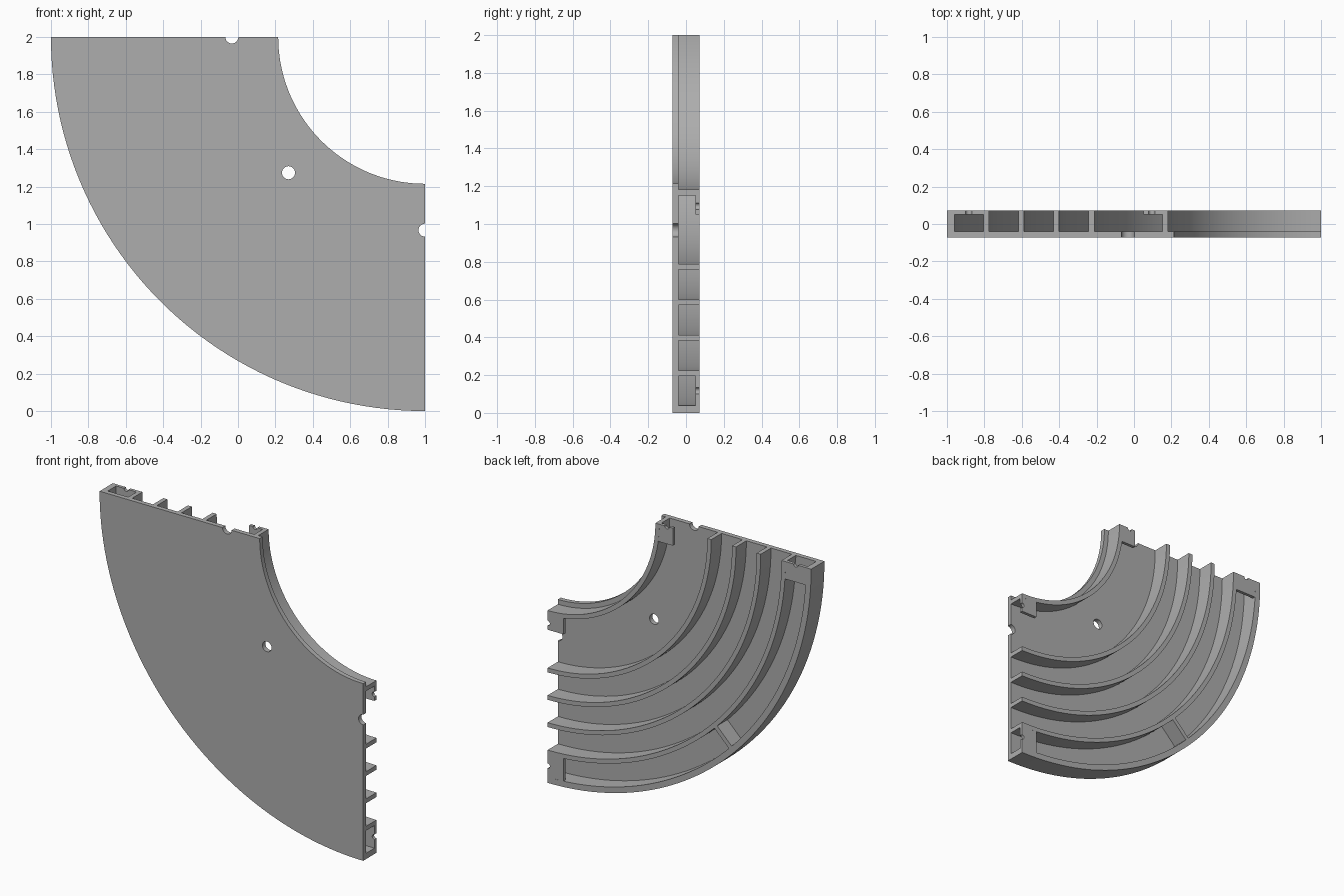
import bpy, bmesh
from math import sin, cos, pi

if "Cube" in bpy.data.objects:
    bpy.data.objects.remove(bpy.data.objects["Cube"], do_unlink=True)

grey = bpy.data.materials.new("plain grey")
grey.use_nodes = True
grey.diffuse_color = (0.42, 0.42, 0.42, 1)
grey.node_tree.nodes["Principled BSDF"].inputs["Base Color"].default_value = (0.42, 0.42, 0.42, 1)

CX, CZ = 1.0, 2.0                        # centre of the quarter bend
FRONT, FLOOR, BACK = -0.072, -0.04, 0.072  # depth levels
HOLE_R = 0.035


def arc(r, a0=0.0, a1=pi / 2, n=48, cu=0.0, cv=0.0):
    """Points on an arc; u runs away from the right edge, v down from the top."""
    return [(cu + r * cos(a0 + (a1 - a0) * i / n),
             cv + r * sin(a0 + (a1 - a0) * i / n)) for i in range(n + 1)]


def extrude(name, loops, y0, y1):
    """Fill outline loops (holes allowed) and extrude them in depth."""
    bm = bmesh.new()
    edges = []
    for loop in loops:
        vs = [bm.verts.new((CX - u, y0, CZ - v)) for u, v in loop]
        edges += [bm.edges.new((vs[i - 1], vs[i])) for i in range(len(vs))]
    bmesh.ops.triangle_fill(bm, edges=edges, use_beauty=True)
    ext = bmesh.ops.extrude_face_region(bm, geom=bm.faces[:])
    moved = [g for g in ext["geom"] if isinstance(g, bmesh.types.BMVert)]
    bmesh.ops.translate(bm, verts=moved, vec=(0, y1 - y0, 0))
    bmesh.ops.recalc_face_normals(bm, faces=bm.faces[:])
    mesh = bpy.data.meshes.new(name)
    bm.to_mesh(mesh)
    bm.free()
    mesh.materials.append(grey)
    obj = bpy.data.objects.new(name, mesh)
    bpy.context.collection.objects.link(obj)
    bpy.ops.object.select_all(action='DESELECT')
    obj.select_set(True)
    bpy.context.view_layer.objects.active = obj
    bpy.ops.object.shade_smooth_by_angle(angle=pi / 6)
    return obj


# Face plate with a half-round notch on each end and one through hole
notch_at = 1.033
top_notch = arc(HOLE_R, pi, 0, 12, cu=notch_at)
side_notch = arc(HOLE_R, pi / 2, -pi / 2, 12, cv=notch_at)
outline = arc(2.0) + side_notch + arc(0.785)[::-1] + top_notch
hole = arc(HOLE_R, 0, 2 * pi, 24, cu=0.73, cv=0.726)[:-1]
extrude("face_plate", [outline, hole], FRONT, FLOOR)

# Concentric ribs on the back
ribs = {"outer_wall": (1.96, 2.0), "rib_1": (1.775, 1.805), "rib_2": (1.587, 1.617),
        "rib_3": (1.4, 1.43), "rib_4": (1.212, 1.242), "inner_wall": (0.818, 0.848)}
for name, (r0, r1) in ribs.items():
    extrude(name, [arc(r1) + arc(r0)[::-1]], FLOOR, BACK)


# Notched lids closing the channels at both ends
def lids(name, v0, v1, notch):
    length = 0.12
    shape = [(0, v0), (length, v0), (length, v1), (0, v1)]
    shape += arc(0.017, pi / 2, -pi / 2, 10, cv=notch)
    extrude(name + "_side", [shape], 0.05, BACK - 0.0005)
    extrude(name + "_top", [[(v, u) for u, v in shape]], 0.05, BACK - 0.0005)


lids("outer_lid", 1.79, 1.975, 1.883)
lids("inner_lid", 0.835, 0.95, 0.905)

# Cross wall halfway along the outer channel
c = cos(pi / 4)
corners = [(1.79, -0.015), (1.975, -0.015), (1.975, 0.015), (1.79, 0.015)]
extrude("cross_wall", [[(c * (r - t), c * (r + t)) for r, t in corners]], FLOOR, BACK - 0.0005)
